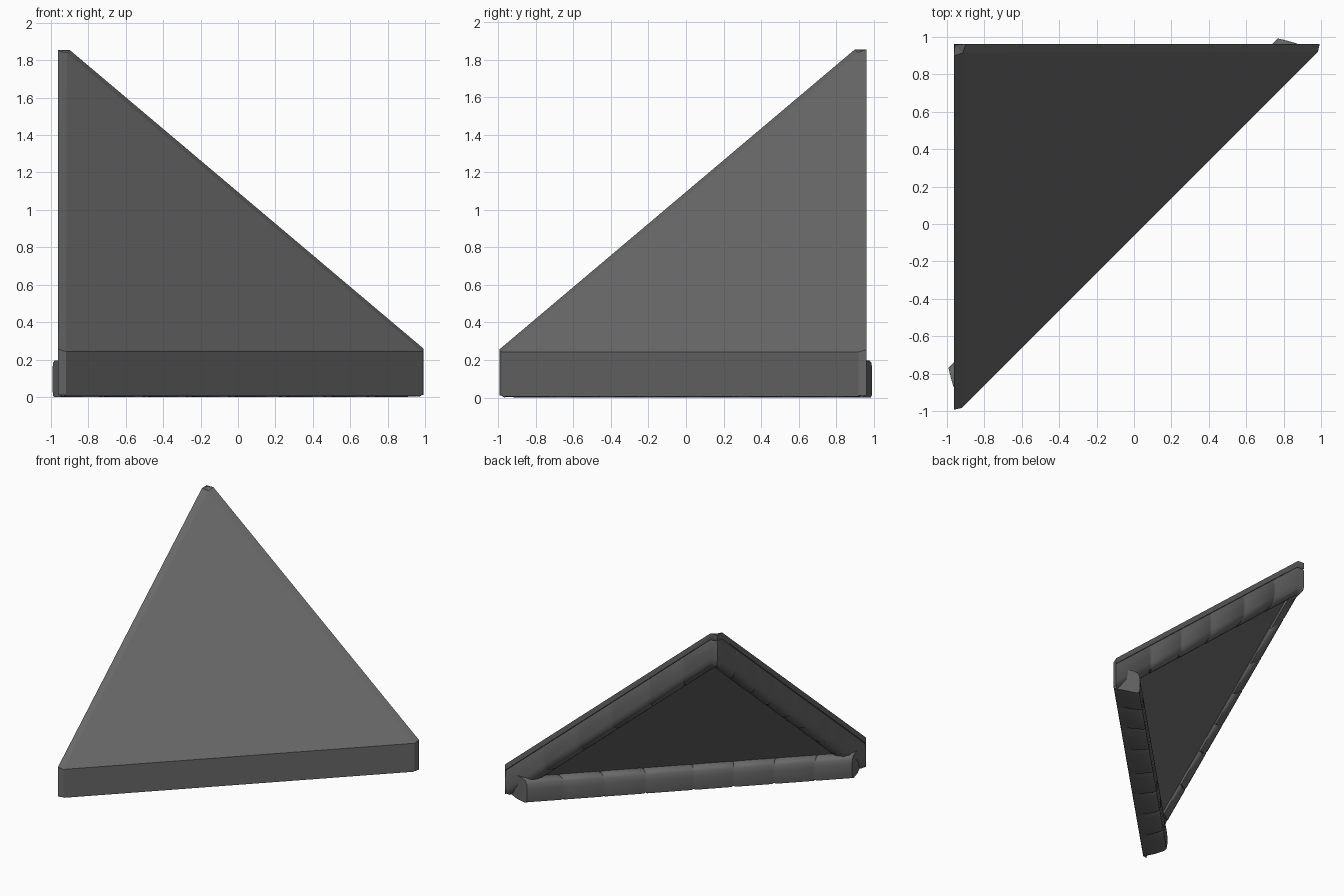
import bpy, bmesh, random
from mathutils import Vector

if "Cube" in bpy.data.objects:
    bpy.data.objects.remove(bpy.data.objects["Cube"])

random.seed(4)
R2 = 2 ** 0.5

# one grey for the whole piece
grey = bpy.data.materials.new("dark_grey_stone")
grey.diffuse_color = (0.14, 0.14, 0.14, 1)
grey.use_nodes = True
grey.node_tree.nodes["Principled BSDF"].inputs["Base Color"].default_value = grey.diffuse_color


def swap(p):
    """Mirror across the vertical plane x = -y."""
    return Vector((-p[1], -p[0], p[2]))


def make(name, verts, faces, smooth=None):
    me = bpy.data.meshes.new(name)
    me.from_pydata([tuple(v) for v in verts], [], faces)
    bm = bmesh.new()
    bm.from_mesh(me)
    bmesh.ops.remove_doubles(bm, verts=bm.verts, dist=0.0005)
    bmesh.ops.recalc_face_normals(bm, faces=bm.faces)
    bm.to_mesh(me)
    bm.free()
    me.materials.append(grey)
    ob = bpy.data.objects.new(name, me)
    bpy.context.collection.objects.link(ob)
    if smooth:
        bpy.ops.object.select_all(action='DESELECT')
        ob.select_set(True)
        bpy.context.view_layer.objects.active = ob
        bpy.ops.object.shade_smooth_by_angle(angle=smooth)
    return ob


def loft(name, rings):
    """Closed tube through rings of equal length, with end caps."""
    n = len(rings[0])
    verts = [p for r in rings for p in r]
    faces = [(i * n + j, i * n + (j + 1) % n, (i + 1) * n + (j + 1) % n, (i + 1) * n + j)
             for i in range(len(rings) - 1) for j in range(n)]
    last = (len(rings) - 1) * n
    faces += [tuple(range(n)), tuple(range(last, last + n))]
    return make(name, verts, faces, 0.7)


def stations(count, depth):
    """Positions along a rim with a narrow notch at every block joint."""
    out = [(0.0, 0.0)]
    for k in range(1, count):
        t = (k + random.uniform(-0.12, 0.12)) / count
        out += [(t - 0.006, 0.0), (t, depth), (t + 0.006, 0.0)]
    return out + [(1.0, 0.0)]


def edge_z(x):
    return min(1.855, 1.855 - 0.844 * (x + 0.90))


# sloping panel: front face, lower strip and bevelled border
A1, B1, B0 = Vector((-.915, .915, 1.838)), Vector((.983, .92, .243)), Vector((.983, .92, .01))
P, A2 = Vector((-.90, .962, 1.855)), Vector((-.962, .962, 1.85))
B2, B3 = Vector((.993, .962, .255)), Vector((.993, .962, .01))
half = [B1, B0, P, B2, B3]
v = [A1, A2] + half + [swap(p) for p in half]
front = [(0, 7, 2), (2, 7, 8, 3),
         (0, 2, 5, 4), (0, 4, 1), (2, 3, 6, 5),
         (0, 9, 10, 7), (0, 1, 9), (7, 10, 11, 8)]
make("sloping_panel", v, front)

# underside of the thick slab, slightly recessed between the rims
under_b = Vector((.78, .892, .183))
make("slab_underside", [(-.892, .892, 1.594), under_b, swap(under_b)], [(0, 1, 2)])

# side rims: (inset from the wall plane, drop below the sloping edge)
side = [(0, 0), (0, .048), (.007, .054), (.002, .07), (0, .14), (.001, .21), (.006, .25),
        (.025, .278), (.06, .297), (.092, .302), (.102, .29), (.10, .25), (.05, .06)]


def side_ring(t, notch):
    ring = []
    for i, (u, d) in enumerate(side):
        if 3 <= i <= 6:
            u += notch * .4
        elif 7 <= i <= 10:
            d -= notch
        a, b = -.962 + u, .993 - u
        x = a + (b - a) * t
        ring.append(Vector((x, .962 - u, max(0.0, edge_z(x) - d))))
    return ring


def side_rings(count):
    # an extra ring where the flat tip meets the sloping edge
    places = sorted(stations(count, 0.01) + [(0.032, 0.0)])
    return [side_ring(t, k) for t, k in places]


loft("back_rim", side_rings(6))
loft("left_rim", [[swap(p) for p in r] for r in side_rings(8)])

# bottom beam: (distance behind the front strip, height)
beam = [(.004, .005), (.09, 0), (.175, 0), (.197, .01), (.203, .05), (.204, .12),
        (.199, .165), (.187, .185), (.155, .196), (.12, .195), (.06, .19), (.004, .19)]


def beam_ring(t, notch):
    ring = []
    for i, (w, z) in enumerate(beam):
        if 0 < i < 10:
            z += notch if i < 4 else (-notch if i > 6 else 0)
        end = 1.343 - .3 * w - .9 * w * w
        if 3 < i < 7:
            w -= notch * .4
        s = end * (1 - 2 * t)
        c = 0.065 - w * R2           # value of x - y at this depth
        ring.append(Vector((s / R2 + c / 2, s / R2 - c / 2, z)))
    return ring


loft("bottom_beam", [beam_ring(t, k) for t, k in stations(8, 0.01)])
